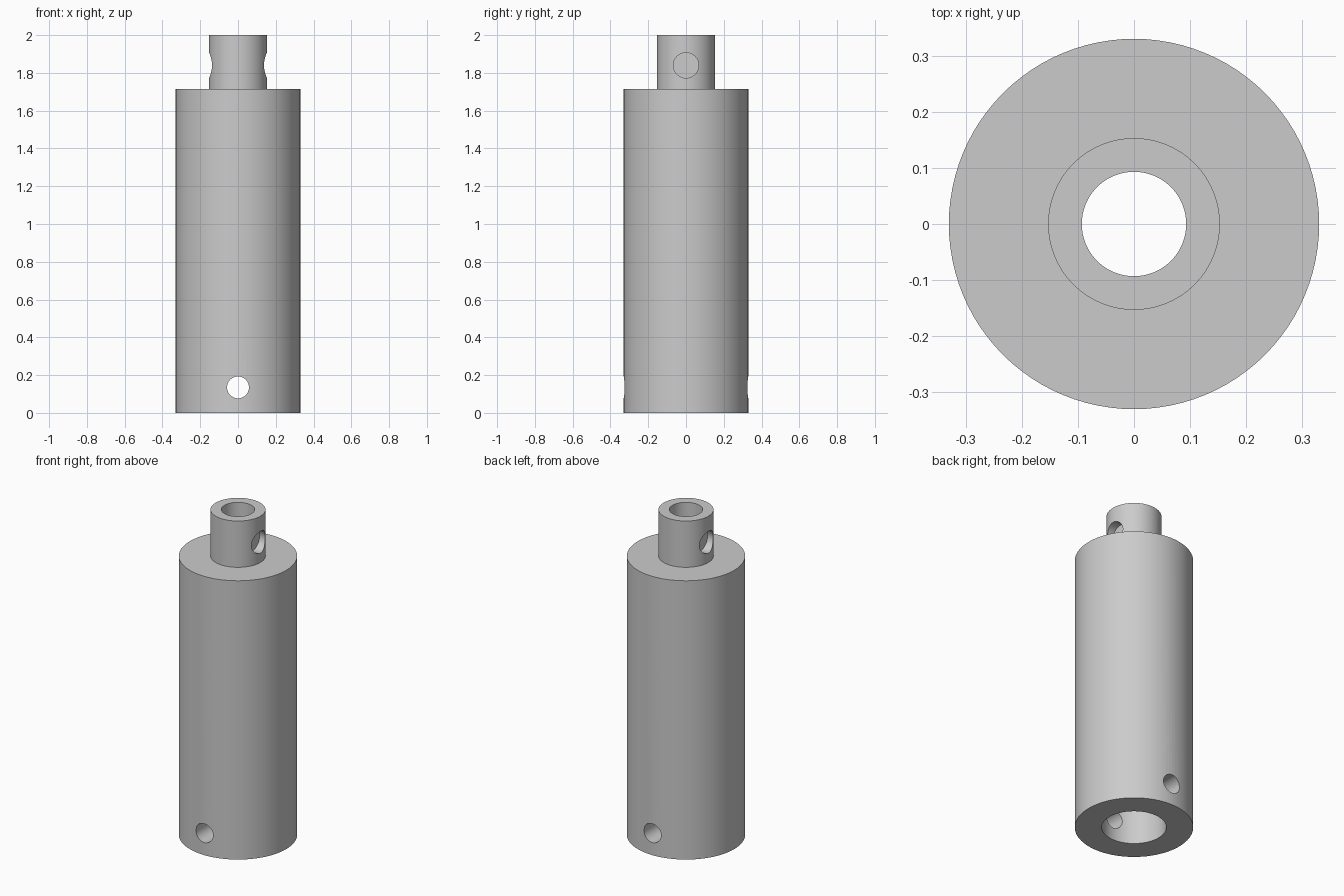
import bpy, bmesh, math
from mathutils import Matrix, Vector

if "Cube" in bpy.data.objects:
    bpy.data.objects.remove(bpy.data.objects["Cube"])

SEGMENTS = 96

grey = bpy.data.materials.new("plain grey")
grey.diffuse_color = (0.6, 0.6, 0.6, 1)
grey.use_nodes = True
grey.node_tree.nodes["Principled BSDF"].inputs["Base Color"].default_value = grey.diffuse_color


def make_object(name, bm):
    bmesh.ops.recalc_face_normals(bm, faces=bm.faces)
    mesh = bpy.data.meshes.new(name)
    bm.to_mesh(mesh)
    bm.free()
    mesh.materials.append(grey)
    obj = bpy.data.objects.new(name, mesh)
    bpy.context.collection.objects.link(obj)
    return obj


def lathe(name, profile):
    """Revolve a closed (radius, height) profile around z."""
    bm = bmesh.new()
    rings = []
    for r, z in profile:
        rings.append([bm.verts.new((r * math.cos(a), r * math.sin(a), z))
                      for a in (2 * math.pi * i / SEGMENTS for i in range(SEGMENTS))])
    for k, ring in enumerate(rings):
        above = rings[(k + 1) % len(rings)]
        for i in range(SEGMENTS):
            j = (i + 1) % SEGMENTS
            bm.faces.new((ring[i], ring[j], above[j], above[i]))
    return make_object(name, bm)


def drill(target, radius, start, end):
    """Cut a round hole between two points."""
    start, end = Vector(start), Vector(end)
    axis = end - start
    bm = bmesh.new()
    turn = axis.to_track_quat('Z', 'Y').to_matrix().to_4x4()
    bmesh.ops.create_cone(bm, cap_ends=True, segments=48, radius1=radius,
                          radius2=radius, depth=axis.length,
                          matrix=Matrix.Translation((start + end) / 2) @ turn)
    cutter = make_object("hole_cutter", bm)
    cutter.hide_render = True
    mod = target.modifiers.new("hole", 'BOOLEAN')
    mod.operation = 'DIFFERENCE'
    mod.solver = 'EXACT'
    mod.object = cutter
    bpy.context.view_layer.objects.active = target
    bpy.ops.object.modifier_apply(modifier=mod.name)
    bpy.data.objects.remove(cutter)


# Body with a narrow top spigot, a through bore and a wider bottom socket
body = lathe("coupling_body", [
    (0.33, 0), (0.33, 1.715), (0.153, 1.715), (0.153, 2.0),
    (0.093, 2.0), (0.093, 0.3), (0.18, 0.3), (0.18, 0)])

# Cross pin holes through the socket wall, and blind pockets in the spigot
for side in (-1, 1):
    drill(body, 0.058, (0, side * 0.1, 0.135), (0, side * 0.5, 0.135))
    drill(body, 0.067, (side * 0.1, 0, 1.84), (side * 0.3, 0, 1.84))

# Smooth curved walls with crisp rims
bpy.ops.object.select_all(action='DESELECT')
body.select_set(True)
bpy.context.view_layer.objects.active = body
bpy.ops.object.shade_smooth_by_angle(angle=math.radians(30))
